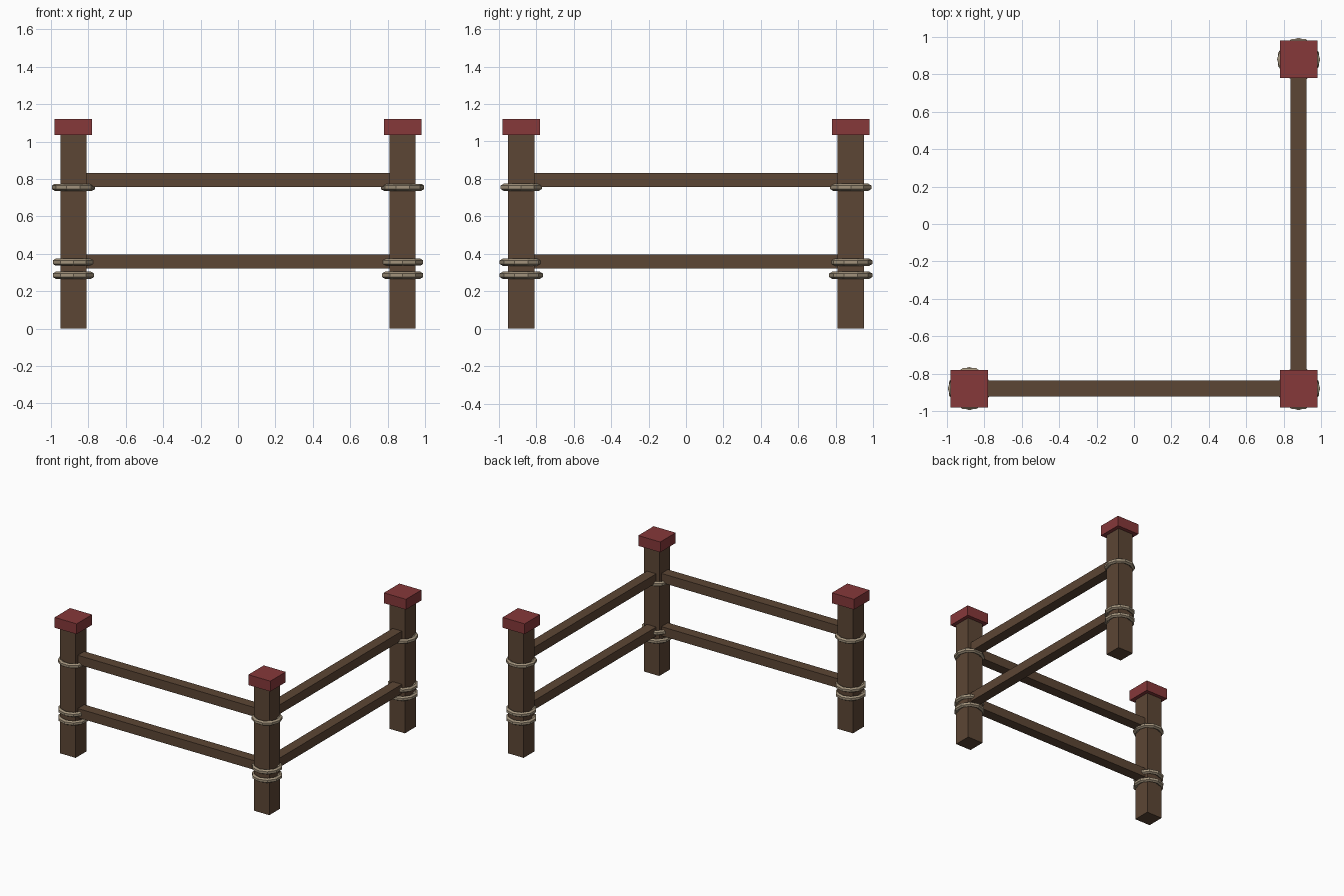
import bpy
import bmesh
from math import cos, sin, tau
from mathutils import Vector

old = bpy.data.objects.get("Cube")
if old:
    bpy.data.objects.remove(old)


def material(name, rgb):
    m = bpy.data.materials.new(name)
    m.use_nodes = True
    m.diffuse_color = (*rgb, 1)
    m.node_tree.nodes["Principled BSDF"].inputs["Base Color"].default_value = (*rgb, 1)
    return m


WOOD = material("brown wood", (0.107, 0.061, 0.035))
RED = material("red paint", (0.24, 0.04, 0.042))
ROPE = material("tan rope", (0.36, 0.29, 0.2))


def finish(name, bm, mat):
    bmesh.ops.recalc_face_normals(bm, faces=bm.faces)
    mesh = bpy.data.meshes.new(name)
    bm.to_mesh(mesh)
    bm.free()
    mesh.materials.append(mat)
    obj = bpy.data.objects.new(name, mesh)
    bpy.context.collection.objects.link(obj)


def box(name, low, high, mat):
    low, high = Vector(low), Vector(high)
    bm = bmesh.new()
    bmesh.ops.create_cube(bm, size=1)
    bmesh.ops.scale(bm, vec=high - low, verts=bm.verts)
    bmesh.ops.translate(bm, vec=(low + high) / 2, verts=bm.verts)
    finish(name, bm, mat)


def ring(name, x, y, z, turn, major=0.099, minor=0.019, around=10, sides=6):
    bm = bmesh.new()
    loops = []
    for i in range(around):
        a = tau * i / around + turn
        loop = []
        for j in range(sides):
            b = tau * (j + 0.5) / sides
            r = major + minor * cos(b)
            loop.append(bm.verts.new((x + r * cos(a), y + r * sin(a), z + minor * sin(b))))
        loops.append(loop)
    for i in range(around):
        p, q = loops[i], loops[(i + 1) % around]
        for j in range(sides):
            k = (j + 1) % sides
            bm.faces.new((p[j], q[j], q[k], p[k]))
    finish(name, bm, ROPE)


# Posts with caps and rope bindings
D = 0.88
posts = {"right": (-D, -D), "corner": (D, -D), "back": (D, D)}
for label, (x, y) in posts.items():
    box(label + "_post", (x - 0.07, y - 0.07, 0), (x + 0.07, y + 0.07, 1.05), WOOD)
    box(label + "_cap", (x - 0.1, y - 0.1, 1.035), (x + 0.1, y + 0.1, 1.12), RED)
    for n, (z, turn) in enumerate([(0.285, tau / 4), (0.355, tau / 4), (0.755, 0)]):
        ring(f"{label}_rope_{n + 1}", x, y, z, turn)

# Rails running between the posts
for label, z in (("lower", 0.32), ("upper", 0.757)):
    top = z + 0.075
    box(label + "_front_rail", (-D, -D - 0.042, z), (D, -D + 0.042, top), WOOD)
    box(label + "_side_rail", (D - 0.042, -D, z), (D + 0.042, D, top), WOOD)
